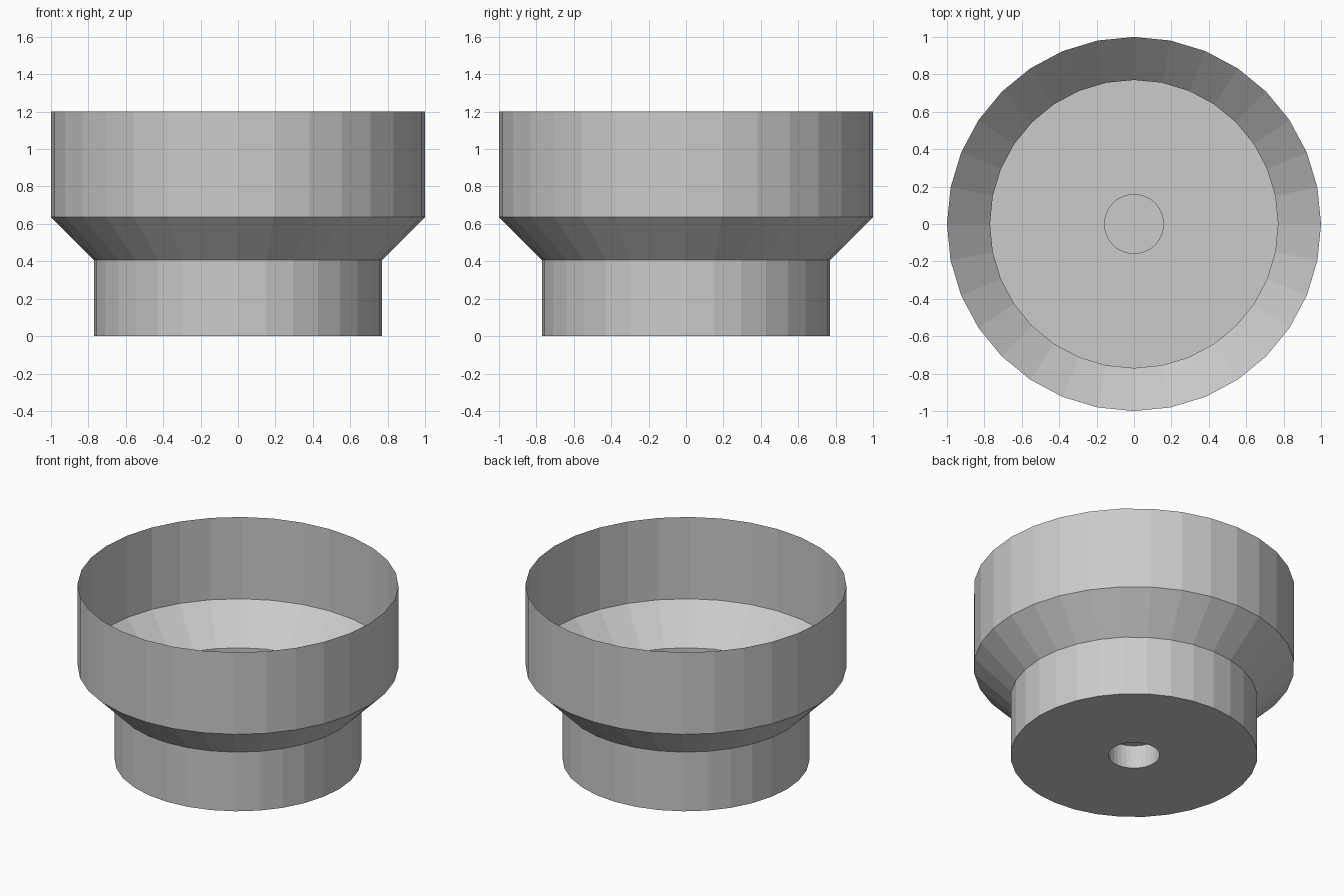
import bpy
import bmesh
from math import cos, sin, tau

if "Cube" in bpy.data.objects:
    bpy.data.objects.remove(bpy.data.objects["Cube"])

SIDES = 32


def lathe(name, profile, cap_first=False):
    """Revolve (radius, z) points around z into a thin faceted sheet."""
    bm = bmesh.new()
    rings = [[bm.verts.new((r * cos(tau * i / SIDES), r * sin(tau * i / SIDES), z))
              for i in range(SIDES)] for r, z in profile]
    for a, b in zip(rings, rings[1:]):
        for i in range(SIDES):
            j = (i + 1) % SIDES
            bm.faces.new((a[i], a[j], b[j], b[i]))
    if cap_first:
        bm.faces.new(rings[0][::-1])
    mesh = bpy.data.meshes.new(name)
    bm.to_mesh(mesh)
    bm.free()
    obj = bpy.data.objects.new(name, mesh)
    bpy.context.collection.objects.link(obj)
    return obj


# Open thin-walled cup: recessed socket, floor, foot, flare and upper wall
lathe("stepped_cup", [
    (0.16, 0.16),   # closed top of the socket
    (0.16, 0.0),    # socket mouth
    (0.77, 0.0),    # floor edge
    (0.77, 0.407),  # top of foot
    (1.0, 0.637),   # top of flare
    (1.0, 1.2),     # open rim
], cap_first=True)
